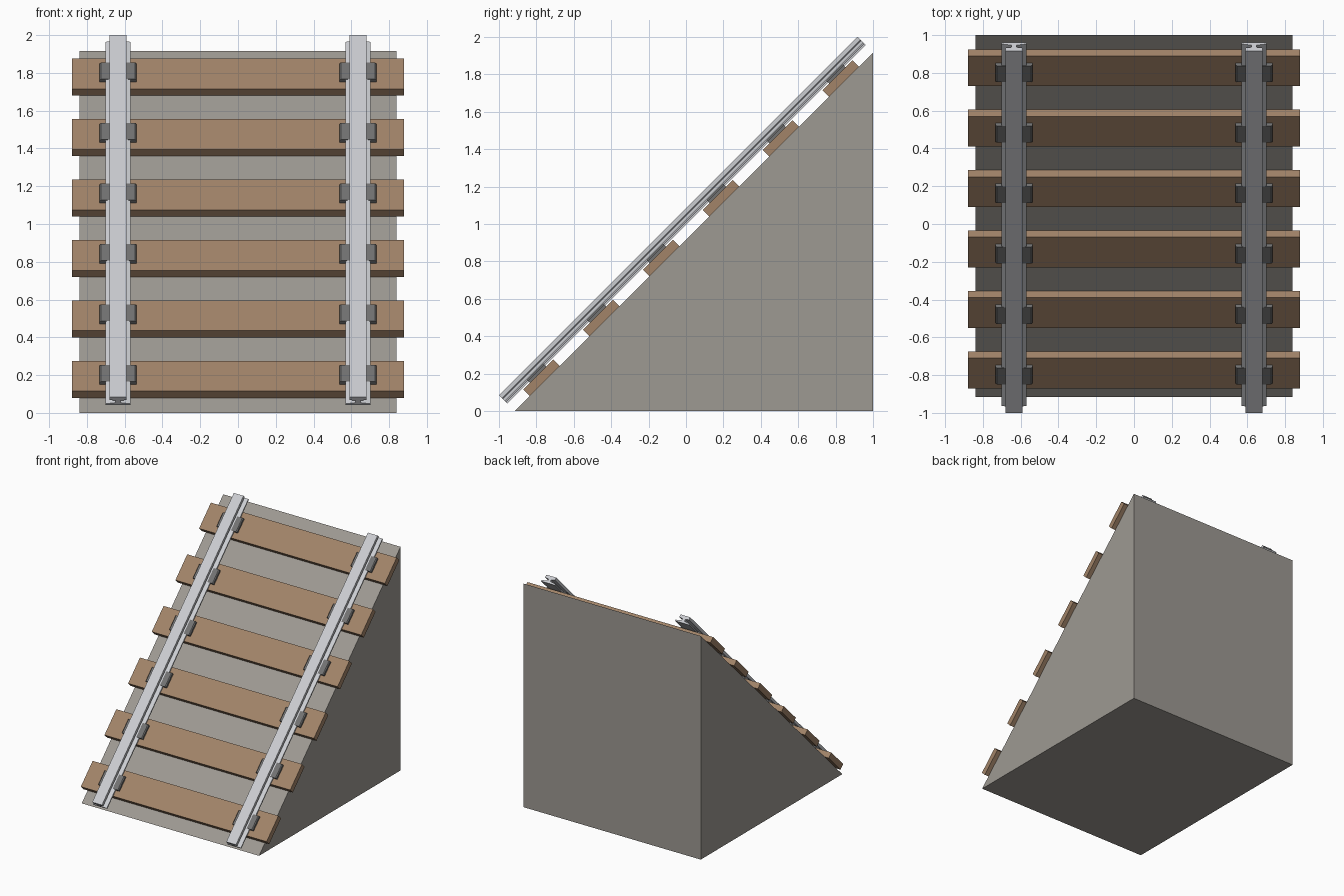
import bpy
from math import sqrt
from mathutils import Matrix, Vector

if "Cube" in bpy.data.objects:
    bpy.data.objects.remove(bpy.data.objects["Cube"])

R = sqrt(2)
# Slope frame: x across, s up the slope, n out of the slope
U, N = Vector((0, 1, 1)) / R, Vector((0, -1, 1)) / R
ORIGIN = Vector((0, -0.915, 0))


def material(name, rgb):
    m = bpy.data.materials.new(name)
    m.diffuse_color = (*rgb, 1)
    m.use_nodes = True
    m.node_tree.nodes["Principled BSDF"].inputs["Base Color"].default_value = m.diffuse_color
    return m


CONCRETE = material("concrete", (0.34, 0.32, 0.29))
WOOD = material("wood", (0.36, 0.23, 0.14))
STEEL = material("steel", (0.60, 0.61, 0.64))
IRON = material("iron", (0.17, 0.17, 0.17))


def slope(x, s, n):
    return ORIGIN + Vector((x, 0, 0)) + U * s + N * n


def prism(name, start, end, mat):
    """Close a solid between two matching outlines."""
    k = len(start)
    faces = [tuple(range(k))[::-1], tuple(range(k, 2 * k))]
    faces += [(i, (i + 1) % k, k + (i + 1) % k, k + i) for i in range(k)]
    me = bpy.data.meshes.new(name)
    me.from_pydata(list(start) + list(end), [], faces)
    me.materials.append(mat)
    ob = bpy.data.objects.new(name, me)
    bpy.context.collection.objects.link(ob)
    return ob


def slope_prism(name, profile, s0, s1, mat, cx=0):
    """Extrude an (x, n) outline along the slope; profile runs clockwise."""
    a = [slope(cx + x, s0, n) for x, n in profile]
    b = [slope(cx + x, s1, n) for x, n in profile]
    return prism(name, a, b, mat)


def mirrored(half):
    """Complete a symmetric outline from its right half, bottom to top."""
    return [(-x, n) for x, n in half] + half[::-1]


# Ramp wedge
tri = [(-0.915, 0), (1, 0), (1, 1.915)]
prism("ramp_wedge", [Vector((-0.84, y, z)) for y, z in tri],
      [Vector((0.84, y, z)) for y, z in tri], CONCRETE)

# Sleepers with a tie plate under each rail
GAUGE = 0.635
T = 0.035 * R
sleeper = mirrored([(0.88, 0), (0.88, T)])
plate = mirrored([(0.097, T), (0.097, T + 0.016), (0.09, T + 0.0225)])
for i in range(6):
    s = (0.08 + 0.32 * i) * R
    mid = s + 0.08 * R
    slope_prism(f"sleeper_{i + 1}", sleeper, s, s + 0.16 * R, WOOD)
    for side, cx in (("left", -GAUGE), ("right", GAUGE)):
        slope_prism(f"tie_plate_{side}_{i + 1}", plate,
                    mid - 0.0435 * R, mid + 0.0435 * R, IRON, cx)

# Rails: foot, web and head in one section
rail = mirrored([(0.066, 0.058), (0.066, 0.068), (0.013, 0.077),
                 (0.013, 0.092), (0.046, 0.097), (0.046, 0.1202)])
for side, cx in (("left", -GAUGE), ("right", GAUGE)):
    slope_prism(f"rail_{side}", rail, 0, 2.71, STEEL, cx)

# Consistent outward normals
import bmesh
for ob in bpy.context.collection.objects:
    bm = bmesh.new()
    bm.from_mesh(ob.data)
    bmesh.ops.recalc_face_normals(bm, faces=bm.faces)
    bm.to_mesh(ob.data)
    bm.free()
